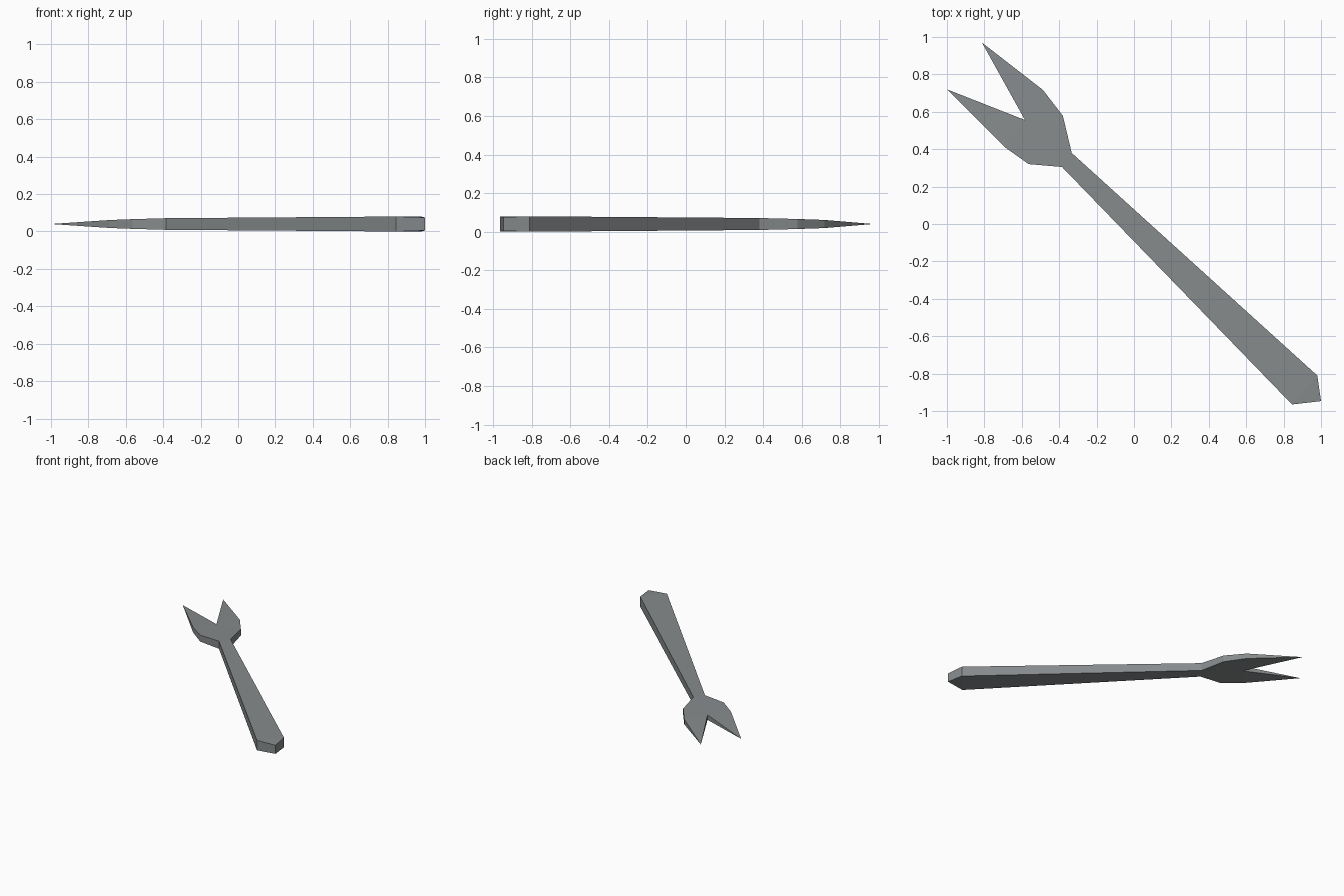
import bpy, bmesh

if "Cube" in bpy.data.objects:
    bpy.data.objects.remove(bpy.data.objects["Cube"])

MID = 0.04  # height of the middle plane

# Outline counter-clockwise: x, y, half thickness
OUTLINE = [
    (-1.0, 0.72, 0.0),        # 0 first prong tip
    (-0.69, 0.41, 0.021),
    (-0.563, 0.32, 0.026),
    (-0.385, 0.305, 0.031),   # 3 neck
    (0.845, -0.965, 0.04),    # 4 butt corner
    (1.0, -0.947, 0.035),     # 5 butt point
    (0.98, -0.81, 0.04),      # 6 butt corner
    (-0.333, 0.38, 0.031),    # 7 neck
    (-0.38, 0.578, 0.026),
    (-0.487, 0.717, 0.021),
    (-0.813, 0.97, 0.0),      # 10 second prong tip
    (-0.583, 0.556, 0.02),    # 11 notch between prongs
]
# Handle and butt panels, then a fan of head panels around the notch
PANELS = [(3, 4, 6, 7), (4, 5, 6), (3, 7, 11)]
PANELS += [(i, i + 1, 11) for i in (0, 1, 2, 7, 8, 9)]

bm = bmesh.new()
top = [bm.verts.new((x, y, MID + h)) for x, y, h in OUTLINE]
bottom = [bm.verts.new((x, y, MID - h)) for x, y, h in OUTLINE]
for p in PANELS:
    bm.faces.new([top[i] for i in p])
    bm.faces.new([bottom[i] for i in reversed(p)])
# Side walls
n = len(OUTLINE)
for i in range(n):
    j = (i + 1) % n
    bm.faces.new((bottom[i], bottom[j], top[j], top[i]))
# Close the prong tips to points
bmesh.ops.remove_doubles(bm, verts=bm.verts[:], dist=0.0005)
bmesh.ops.recalc_face_normals(bm, faces=bm.faces[:])

mesh = bpy.data.meshes.new("two_pronged_tool")
bm.to_mesh(mesh)
bm.free()

grey = bpy.data.materials.new("steel grey")
grey.diffuse_color = (0.24, 0.257, 0.263, 1)
grey.use_nodes = True
grey.node_tree.nodes["Principled BSDF"].inputs["Base Color"].default_value = grey.diffuse_color
mesh.materials.append(grey)
tool = bpy.data.objects.new("two_pronged_tool", mesh)
bpy.context.collection.objects.link(tool)
